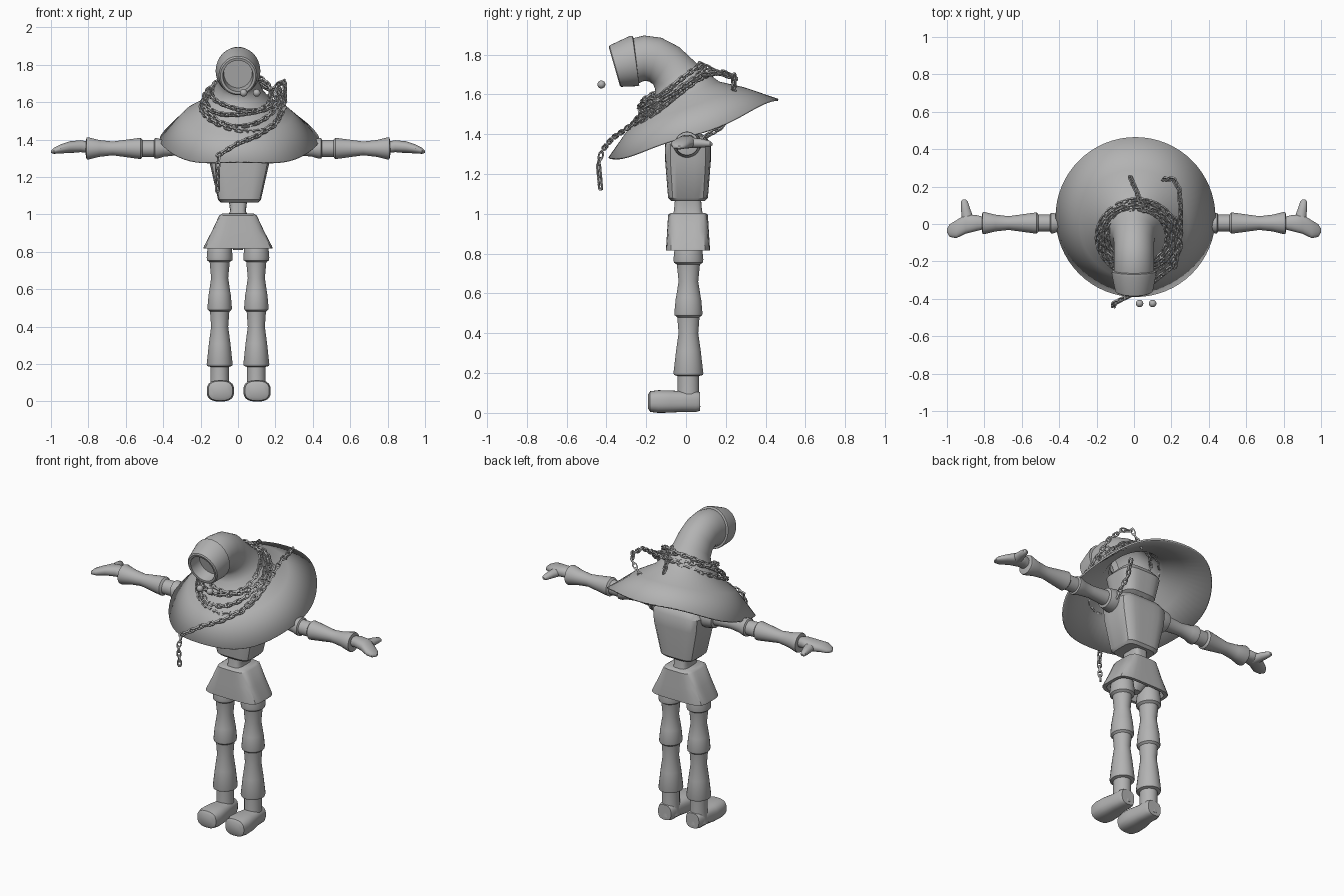
import bpy
import bmesh
from math import sin, cos, pi, radians
from mathutils import Vector, Matrix

default_cube = bpy.data.objects.get("Cube")
if default_cube:
    bpy.data.objects.remove(default_cube, do_unlink=True)

grey = bpy.data.materials.new("plain_grey")
grey.use_nodes = True
grey.diffuse_color = (0.45, 0.45, 0.45, 1)
shader = next(n for n in grey.node_tree.nodes if n.type == "BSDF_PRINCIPLED")
shader.inputs["Base Color"].default_value = grey.diffuse_color
shader.inputs["Roughness"].default_value = 0.7


def finish(name, bm, smooth=True, angle=35):
    """Turn a bmesh into a named, shaded object."""
    bmesh.ops.recalc_face_normals(bm, faces=bm.faces)
    mesh = bpy.data.meshes.new(name)
    bm.to_mesh(mesh)
    bm.free()
    mesh.materials.append(grey)
    obj = bpy.data.objects.new(name, mesh)
    bpy.context.collection.objects.link(obj)
    if smooth:
        bpy.ops.object.select_all(action="DESELECT")
        obj.select_set(True)
        bpy.context.view_layer.objects.active = obj
        bpy.ops.object.shade_smooth_by_angle(angle=radians(angle))
    return obj


def skin(bm, rings, cap_start=True, cap_end=True):
    """Bridge successive point rings with quads."""
    loops = [[bm.verts.new(p) for p in ring] for ring in rings]
    count = len(loops[0])
    for low, high in zip(loops, loops[1:]):
        for i in range(count):
            j = (i + 1) % count
            bm.faces.new((low[i], low[j], high[j], high[i]))
    if cap_start:
        bm.faces.new(loops[0])
    if cap_end:
        bm.faces.new(loops[-1])


def loft(name, axis, sections, power=2, sides=24):
    """Sections are (centre, first radius, second radius) across the axis."""
    u, v = {"x": (1, 2), "y": (0, 2), "z": (0, 1)}[axis]
    rings = []
    for centre, ru, rv in sections:
        ring = []
        for i in range(sides):
            a = 2 * pi * (i + 0.5) / sides
            c, s = cos(a), sin(a)
            scale = (abs(c) ** power + abs(s) ** power) ** (-1 / power)
            p = Vector(centre)
            p[u] += ru * c * scale
            p[v] += rv * s * scale
            ring.append(p)
        rings.append(ring)
    bm = bmesh.new()
    skin(bm, rings)
    return finish(name, bm)


def upright(name, profile, power, x=0.0, y=0.01):
    """Vertical body part from (height, half width, half depth)."""
    return loft(name, "z", [((x, y, z), rx, ry) for z, rx, ry in profile], power, 32)


# Body
upright("torso", [(1.065, .1, .085), (1.08, .115, .1), (1.27, .158, .115),
                  (1.35, .165, .115), (1.39, .14, .09), (1.4, .1, .07)], 5, x=0.008)
upright("waist", [(.97, .06, .08), (1.02, .042, .07), (1.08, .05, .065)], 4)
upright("skirt", [(1.005, .085, .085), (.995, .1, .1), (.91, .14, .105), (.83, .182, .11),
                  (.817, .185, .11), (.817, .165, .092), (.9, .12, .08)], 5)
upright("pelvis", [(.94, .08, .07), (.85, .05, .06), (.81, .025, .03)], 3)
upright("neck", [(1.37, .06, .06), (1.45, .06, .06)], 2)
upright("head", [(1.4, .07, .06), (1.43, .11, .1), (1.56, .135, .12), (1.6, .1, .09)], 4, y=-0.01)

# Limbs, one set per side
leg_profile = [(.85, .06), (.815, .066), (.77, .07), (.755, .068), (.745, .054), (.66, .046),
               (.58, .058), (.57, .06), (.5, .066), (.49, .064), (.48, .052), (.4, .046),
               (.31, .058), (.2, .07), (.19, .067), (.185, .05), (.1, .05), (.03, .056)]
arm_profile = [(.13, .065), (.17, .07), (.22, .06), (.225, .045), (.33, .037), (.4, .045),
               (.43, .055), (.445, .055), (.45, .045), (.51, .045), (.52, .057), (.54, .055),
               (.67, .037), (.74, .045), (.8, .06), (.81, .058), (.815, .03)]
foot_profile = [(-.19, .045, .035), (-.18, .065, .05), (-.14, .073, .055), (-.08, .07, .054),
                (-.02, .058, .05), (.05, .054, .05), (.07, .045, .045)]
hand_profile = [(.79, .005, 1.357, .03, .03), (.84, .005, 1.365, .042, .032),
                (.9, 0, 1.36, .052, .031), (.95, -.028, 1.35, .048, .024),
                (.985, -.035, 1.34, .034, .016), (1, -.035, 1.335, .01, .006)]
for side, s in (("left", 1), ("right", -1)):
    leg_x = 0.098 * s
    loft(side + "_leg", "z", [((leg_x, .012, z), r, r * 1.08) for z, r in leg_profile])
    loft(side + "_foot", "y", [((leg_x + .004, y, .057), rx, rz + .002)
                               for y, rx, rz in foot_profile], 2.8)
    loft(side + "_arm", "x", [((x * s, .005, 1.353), r, r) for x, r in arm_profile])
    loft(side + "_hand", "x", [((x * s, y, z), ry, rz) for x, y, z, ry, rz in hand_profile], 2.3)
    loft(side + "_thumb", "y", [((.885 * s, .01, 1.357), .035, .028),
                                ((.9 * s, .08, 1.355), .025, .022),
                                ((.907 * s, .12, 1.352), .018, .015),
                                ((.908 * s, .132, 1.35), .007, .006)])

# Hat: rings of (y, z, radius, tilt) from brim to the open bent tip
hat_rings = [(.037, 1.43, .455, 20), (0, 1.53, .31, 20), (-.02, 1.59, .2, 22),
             (-.03, 1.65, .145, 27), (-.06, 1.7, .12, 38), (-.1, 1.745, .114, 55),
             (-.155, 1.775, .114, 74), (-.21, 1.782, .114, 90), (-.25, 1.77, .114, 97),
             (-.252, 1.77, .126, 98), (-.265, 1.767, .127, 99), (-.355, 1.742, .108, 106),
             (-.36, 1.74, .1, 106), (-.358, 1.74, .086, 106), (-.28, 1.755, .08, 102)]
rings = []
for index, (y, z, r, tilt) in enumerate(hat_rings):
    t = radians(tilt)
    rx = r * cos(t) if tilt < 25 else r * 0.94
    ring = []
    for i in range(64):
        a = 2 * pi * i / 64
        sag = (0.03 * cos(a) ** 2 + 0.008 * sin(5 * a)) if index == 0 else 0
        ring.append((rx * cos(a) + (.008 if index == 0 else 0),
                     y + r * sin(a) * cos(t), z + r * sin(a) * sin(t) - sag))
    rings.append(ring)
bm = bmesh.new()
skin(bm, rings, cap_start=False)
hat = finish("hat", bm)
shell = hat.modifiers.new("thickness", "SOLIDIFY")
shell.thickness = 0.01
shell.offset = -1

# Floating beads in front of the hat tip
for side, x in (("right", .03), ("left", .1)):
    bm = bmesh.new()
    bmesh.ops.create_uvsphere(bm, u_segments=20, v_segments=12, radius=.02,
                              matrix=Matrix.Translation((x, -.425, 1.65)))
    finish(side + "_bead", bm)


def add_link(bm, centre, direction, twist):
    """One blocky oblong link with a square section."""
    turn = direction.to_track_quat("X", "Z").to_matrix() @ Matrix.Rotation(twist, 3, "X")
    outline = [(2, 1), (1, 1.6), (-1, 1.6), (-2, 1), (-2, -1), (-1, -1.6), (1, -1.6), (2, -1)]
    loops = []
    for px, py in outline:
        loops.append([bm.verts.new(centre + turn @ Vector((px * .011 * k, py * .0085 * k, h)))
                      for k, h in ((1, .005), (1, -.005), (.55, -.005), (.55, .005))])
    for i, here in enumerate(loops):
        there = loops[(i + 1) % len(loops)]
        for j in range(4):
            k = (j + 1) % 4
            bm.faces.new((here[j], here[k], there[k], there[j]))


def chain(name, points, spacing=0.031):
    """Place alternating links at equal steps along a path."""
    bm = bmesh.new()
    travelled, target, number = 0.0, 0.0, 0
    points = [Vector(p) for p in points]
    for a, b in zip(points, points[1:]):
        length = (b - a).length
        while target <= travelled + length:
            place = a.lerp(b, (target - travelled) / length)
            add_link(bm, place, b - a, pi / 4 + number % 2 * pi / 2)
            target += spacing
            number += 1
        travelled += length
    finish(name, bm, smooth=False)


# Chain wraps around the crown: (width, depth, height, rise)
wraps = [(.215, .2, 1.575, .13), (.2, .18, 1.6, .115), (.19, .165, 1.625, .1), (.16, .15, 1.645, .09)]
for n, (rx, ry, z, rise) in enumerate(wraps):
    path = []
    for i in range(41):
        a = 2 * pi * i / 40
        path.append((.018 + rx * cos(a), -.07 + ry * sin(a),
                     z + rise * sin(a) + .015 * sin(2 * a + n * 2)))
    chain("chain_wrap_%d" % (n + 1), path)

# Loose chain ends
chain("front_chain_end", [(-.11, -.43, 1.14), (-.11, -.44, 1.25), (-.1, -.42, 1.32),
                          (0, -.37, 1.38), (.1, -.31, 1.42), (.2, -.23, 1.48),
                          (.25, -.12, 1.57), (.22, .03, 1.67)])
chain("side_chain_end", [(.22, -.22, 1.52), (.25, -.05, 1.61), (.25, .08, 1.7),
                         (.24, .19, 1.71), (.21, .24, 1.69), (.15, .24, 1.61)])
chain("back_chain_end", [(.05, .08, 1.75), (.02, .16, 1.71), (-.02, .25, 1.68)])
chain("under_chain_end", [(.21, .22, 1.5), (.19, .17, 1.43), (.18, .1, 1.39), (.18, .06, 1.33)])
